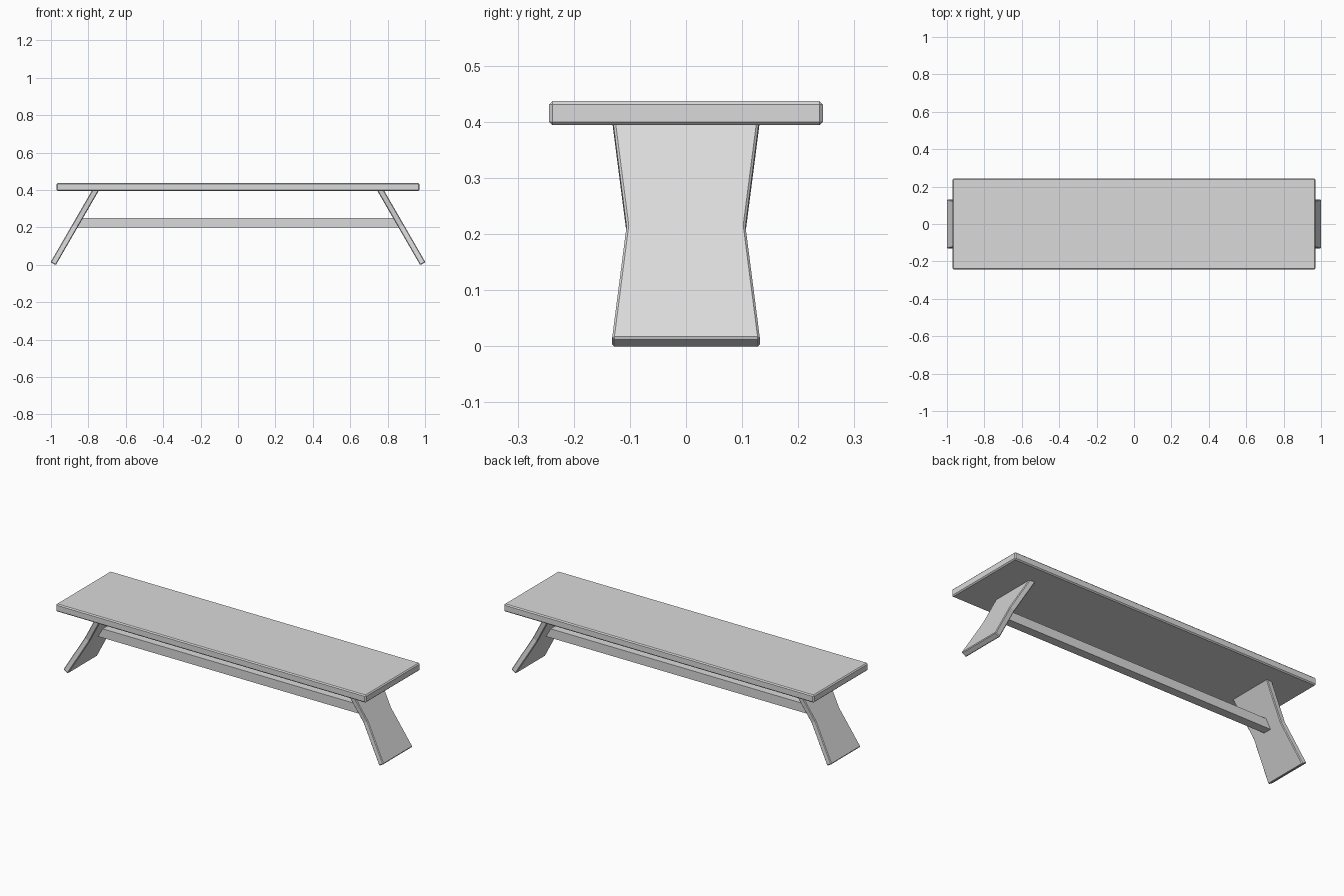
import bpy, bmesh, math
from mathutils import Vector

if "Cube" in bpy.data.objects:
    bpy.data.objects.remove(bpy.data.objects["Cube"])

grey = bpy.data.materials.new("plain grey")
grey.diffuse_color = (0.7, 0.7, 0.7, 1)
grey.use_nodes = True
grey.node_tree.nodes["Principled BSDF"].inputs["Base Color"].default_value = grey.diffuse_color


def prism(name, profile, offset, chamfer=0.0):
    """Solid made by sweeping a flat profile along an offset vector."""
    bm = bmesh.new()
    face = bm.faces.new([bm.verts.new(p) for p in profile])
    swept = bmesh.ops.extrude_face_region(bm, geom=[face])["geom"]
    bmesh.ops.translate(bm, vec=offset,
                        verts=[v for v in swept if isinstance(v, bmesh.types.BMVert)])
    bmesh.ops.recalc_face_normals(bm, faces=bm.faces)
    mesh = bpy.data.meshes.new(name)
    bm.to_mesh(mesh)
    bm.free()
    mesh.materials.append(grey)
    obj = bpy.data.objects.new(name, mesh)
    bpy.context.collection.objects.link(obj)
    if chamfer:
        mod = obj.modifiers.new("chamfer", 'BEVEL')
        mod.width = chamfer
        mod.segments = 1
        mod.limit_method = 'ANGLE'
        mod.angle_limit = math.radians(40)
    return obj


# Seat plank with chamfered edges
sx, sy, z0, z1 = 0.97, 0.244, 0.394, 0.437
prism("seat", [(-sx, -sy, z0), (sx, -sy, z0), (sx, sy, z0), (-sx, sy, z0)],
      Vector((0, 0, z1 - z0)), 0.006)

# Splayed, waisted leg boards
tilt = math.radians(30)
length, thick = 0.466, 0.032
outline = [(-0.132, 0), (0.132, 0), (0.106, 0.5),
           (0.132, 1), (-0.132, 1), (-0.106, 0.5)]
for side, name in ((-1, "left_leg"), (1, "right_leg")):
    up = Vector((-side * math.sin(tilt), 0, math.cos(tilt)))
    inward = Vector((-side * math.cos(tilt), 0, -math.sin(tilt)))
    foot = Vector((side * 1.002, 0, 0.014))
    prism(name, [foot + up * (s * length) + Vector((0, y, 0)) for y, s in outline],
          inward * thick, 0.004)

# Stretcher rail whose ends follow the slope of the legs
half = 0.025
prism("stretcher", [(-0.866, -half, 0.199), (0.866, -half, 0.199),
                    (0.837, -half, 0.25), (-0.837, -half, 0.25)],
      Vector((0, 2 * half, 0)))
